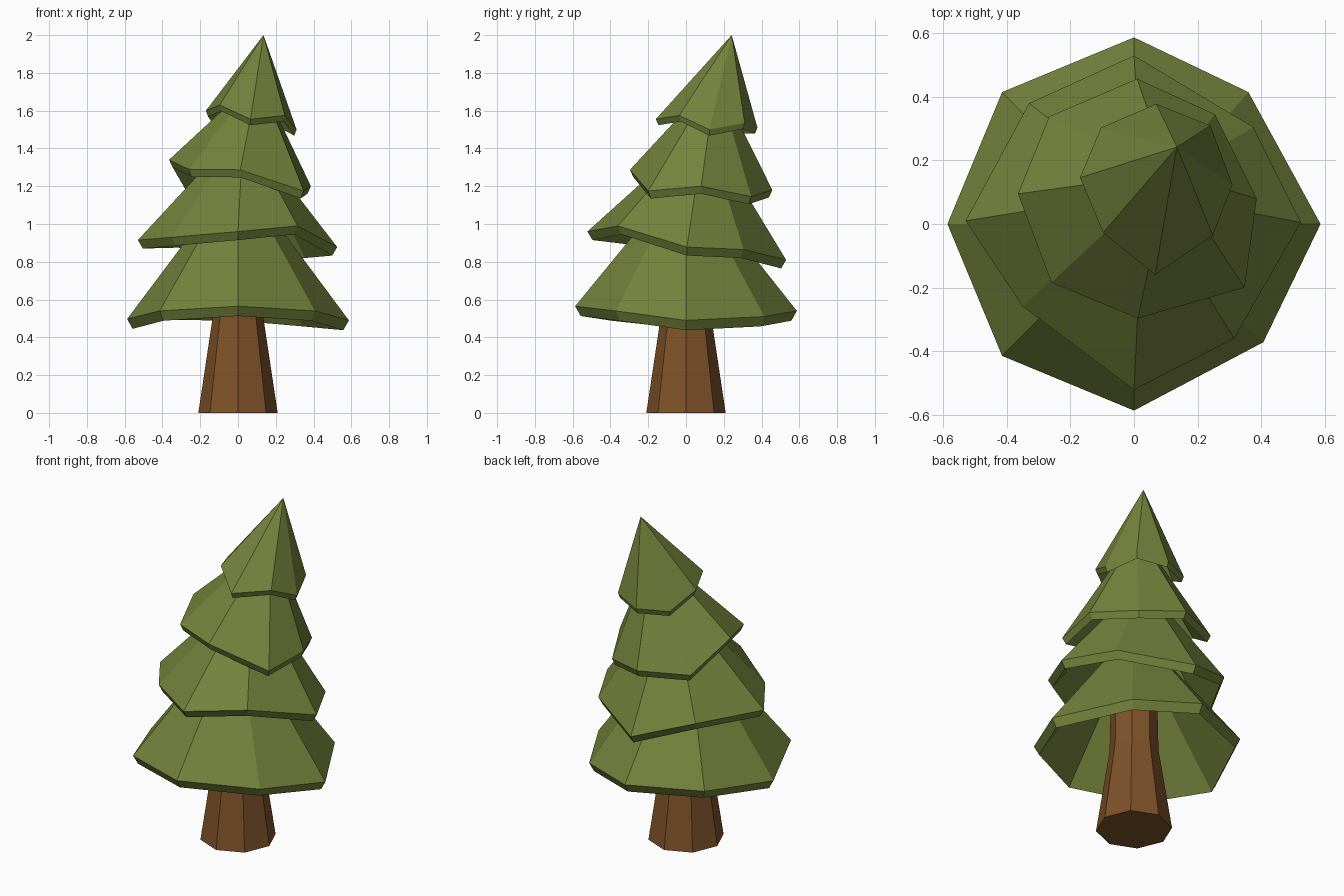
import bpy
from mathutils import Vector

if "Cube" in bpy.data.objects:
    bpy.data.objects.remove(bpy.data.objects["Cube"])


def material(name, rgb):
    m = bpy.data.materials.new(name)
    m.diffuse_color = (*rgb, 1)
    m.use_nodes = True
    m.node_tree.nodes["Principled BSDF"].inputs["Base Color"].default_value = m.diffuse_color
    return m


def loft(name, rings, mat):
    """Skin equal-sided rings; cap the first and last ring."""
    n = len(rings[0])
    verts = [p for r in rings for p in r]
    faces = []
    for k in range(len(rings) - 1):
        for i in range(n):
            j = (i + 1) % n
            faces.append((k * n + i, k * n + j, (k + 1) * n + j, (k + 1) * n + i))
    faces.append(tuple(reversed(range(n))))
    faces.append(tuple(range((len(rings) - 1) * n, len(rings) * n)))
    me = bpy.data.meshes.new(name)
    me.from_pydata(verts, [], faces)
    me.materials.append(mat)
    ob = bpy.data.objects.new(name, me)
    bpy.context.collection.objects.link(ob)
    return ob


def toward(ring, tip, t):
    return [p.lerp(tip, t) for p in ring]


bark = material("bark", (0.21, 0.085, 0.022))
needles = material("needles", (0.175, 0.225, 0.045))

# Flared eight-sided trunk
unit = [(1, 0), (.707, .707), (0, 1), (-.707, .707),
        (-1, 0), (-.707, -.707), (0, -1), (.707, -.707)]
loft("trunk", [[Vector((x * r, y * r, z)) for x, y in unit]
               for r, z in ((.21, 0), (.135, .5), (.13, .75), (.11, 1.0))], bark)

# Leaning branch tiers: tip, share of the way to the tip, rim drop, crooked rim
tiers = [
    ((0, 0, 1.28), .68, .052,
     [(.587, 0, .49), (.36, .415, .51), (0, .587, .54), (-.415, .415, .545),
      (-.587, 0, .497), (-.415, -.415, .54), (0, -.587, .565), (.407, -.372, .54)]),
    ((.03, .1, 1.52), .68, .045,
     [(.525, .005, .878), (.375, .305, .865), (0, .53, .81), (-.33, .38, .92),
      (-.53, .01, .915), (-.35, -.26, .93), (0, -.522, .96), (.315, -.36, .99)]),
    ((.11, .16, 1.78), .68, .04,
     [(.386, .08, 1.2), (.255, .345, 1.145), (.01, .457, 1.18), (-.267, .338, 1.18),
      (-.365, .095, 1.34), (-.26, -.184, 1.29), (.012, -.297, 1.287), (.348, -.2, 1.175)]),
    ((.135, .242, 2.0), .998, .032,
     [(.31, .124, 1.5), (.24, .31, 1.535), (.07, .378, 1.51), (-.104, .303, 1.51),
      (-.17, .146, 1.6), (-.097, -.027, 1.63), (.066, -.16, 1.555), (.248, -.036, 1.575)]),
]
for k, (tip, t, drop, rim) in enumerate(tiers):
    tip = Vector(tip)
    outer = [Vector(p) for p in rim]
    mid = sum(outer, Vector()) / len(outer)
    # lower lip is pulled in and down; underside follows the outer slope
    lip = [Vector((mid.x + (p.x - mid.x) * .95, mid.y + (p.y - mid.y) * .95, p.z - drop))
           for p in outer]
    under = toward(lip, tip - Vector((0, 0, .07)), min(t, .68))
    loft(f"branch_tier_{k + 1}", [under, lip, outer, toward(outer, tip, t)], needles)
